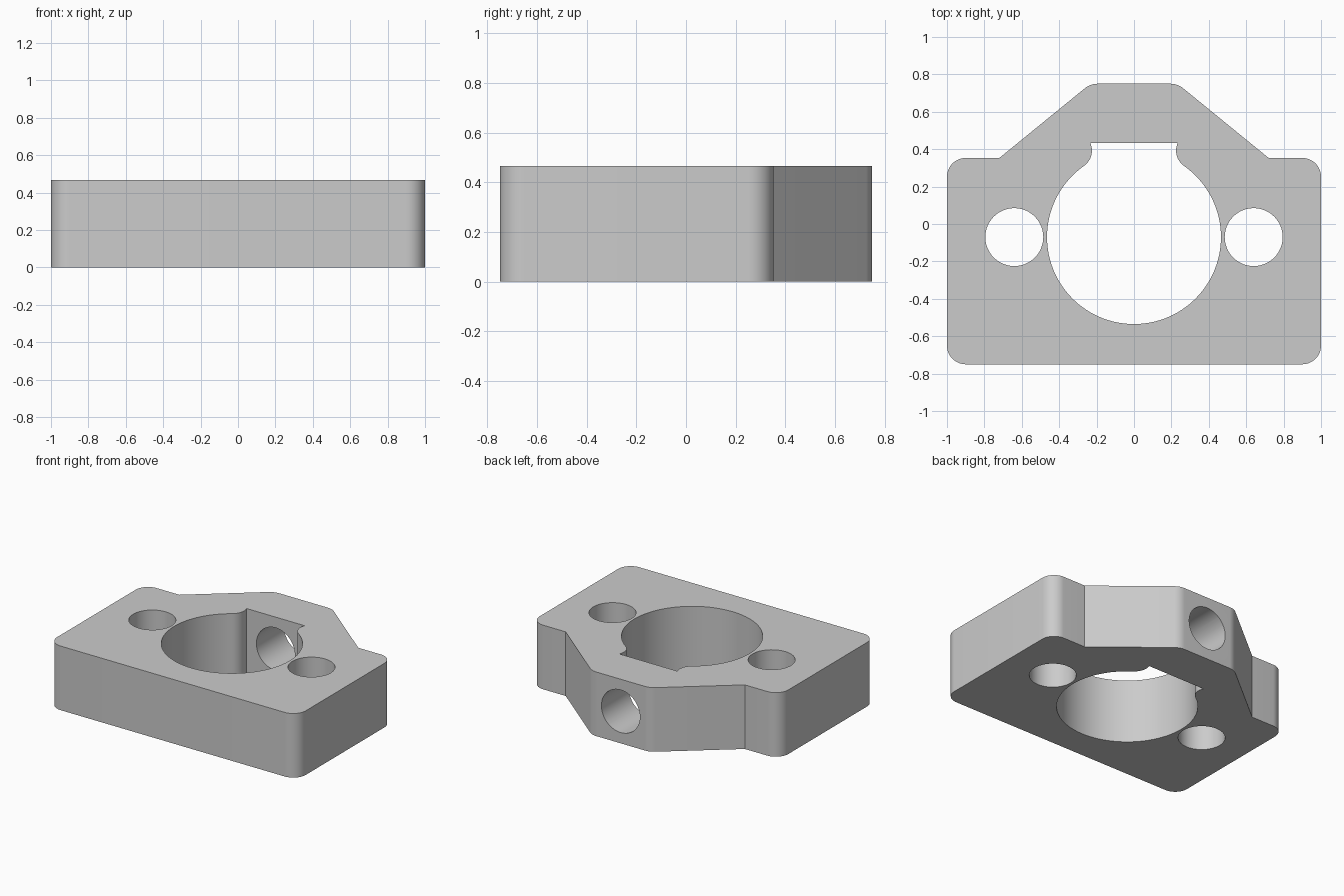
import bpy, bmesh
from math import sin, cos, pi, atan2, sqrt, radians
from mathutils import Vector

cube = bpy.data.objects.get("Cube")
if cube:
    bpy.data.objects.remove(cube, do_unlink=True)

HEIGHT = 0.466
BORE_Y, BORE_R = -0.07, 0.465
HOLE_X, HOLE_R = 0.64, 0.155
SLOT_TOP, SLOT_HALF, LIP_R = 0.432, 0.225, 0.1


def arc(cx, cy, r, a, b, n):
    return [Vector((cx + r * cos(a + (b - a) * i / n), cy + r * sin(a + (b - a) * i / n)))
            for i in range(n + 1)]


def rounded(corners, n=12):
    """Polygon points with each (x, y, radius) corner filleted."""
    pts = []
    for i, (x, y, r) in enumerate(corners):
        p = Vector((x, y))
        if not r:
            pts.append(p)
            continue
        u = (Vector(corners[i - 1][:2]) - p).normalized()
        v = (Vector(corners[(i + 1) % len(corners)][:2]) - p).normalized()
        half = u.angle(v) / 2
        c = p + (u + v).normalized() * r / sin(half)
        d = r * cos(half) / sin(half)
        s, e = p + u * d - c, p + v * d - c
        a = atan2(s.y, s.x)
        pts += arc(c.x, c.y, r, a, a + s.angle_signed(e) * -1, n)
    return pts


def prism(name, pts, z0, z1):
    bm = bmesh.new()
    face = bm.faces.new([bm.verts.new((p.x, p.y, z0)) for p in pts])
    top = bmesh.ops.extrude_face_region(bm, geom=[face])["geom"]
    bmesh.ops.translate(bm, vec=(0, 0, z1 - z0),
                        verts=[g for g in top if isinstance(g, bmesh.types.BMVert)])
    bmesh.ops.recalc_face_normals(bm, faces=bm.faces)
    mesh = bpy.data.meshes.new(name)
    bm.to_mesh(mesh)
    bm.free()
    obj = bpy.data.objects.new(name, mesh)
    bpy.context.collection.objects.link(obj)
    return obj


# Block with rounded corners and a tapered rear boss
right = [(1, -0.75, 0.1), (1, 0.353, 0.1), (0.72, 0.353, 0), (0.233, 0.75, 0.11)]
left = [(-x, y, r) for x, y, r in reversed(right)]
block = prism("mounting_block", rounded(right + left), 0, HEIGHT)

# Main bore opening into a slot through rounded lips
lip_x = SLOT_HALF + LIP_R
lip_y = BORE_Y + sqrt((BORE_R + LIP_R) ** 2 - lip_x ** 2)
meet = atan2(lip_y - BORE_Y, lip_x)
end = pi - math_end if (math_end := atan2(SLOT_TOP - lip_y, sqrt(LIP_R ** 2 - (SLOT_TOP - lip_y) ** 2))) else pi
lip = arc(lip_x, lip_y, LIP_R, end, pi + meet, 14)
bore = arc(0, BORE_Y, BORE_R, meet, meet - (pi + 2 * meet), 96)
keyhole = lip + bore[1:-1] + [Vector((-p.x, p.y)) for p in reversed(lip)]
cutters = [prism("bore_cutter", keyhole, -0.1, HEIGHT + 0.1)]

# Bolt holes on both sides
for side, x in (("left", HOLE_X), ("right", -HOLE_X)):
    circle = arc(x, BORE_Y, HOLE_R, 0, 2 * pi, 48)[:-1]
    cutters.append(prism(side + "_hole_cutter", circle, -0.1, HEIGHT + 0.1))

# Cross hole from the slot to the rear face
cross = prism("rear_hole_cutter", arc(0, 0, HOLE_R, 0, 2 * pi, 48)[:-1], -0.9, -0.2)
cross.rotation_euler.x = radians(90)
cross.location.z = HEIGHT / 2
cutters.append(cross)

for cutter in cutters:
    cutter.hide_render = True
    cutter.hide_set(True)
    cutter.display_type = 'WIRE'
    mod = block.modifiers.new(cutter.name, 'BOOLEAN')
    mod.operation = 'DIFFERENCE'
    mod.solver = 'EXACT'
    mod.object = cutter

# Apply the cuts and shade
bpy.context.view_layer.update()
graph = bpy.context.evaluated_depsgraph_get()
cut_mesh = bpy.data.meshes.new_from_object(block.evaluated_get(graph))
block.modifiers.clear()
block.data = cut_mesh
for cutter in cutters:
    bpy.data.objects.remove(cutter, do_unlink=True)

grey = bpy.data.materials.new("light_grey")
grey.use_nodes = True
colour = (0.6, 0.6, 0.6, 1)
grey.diffuse_color = colour
grey.node_tree.nodes["Principled BSDF"].inputs["Base Color"].default_value = colour
block.data.materials.clear()
block.data.materials.append(grey)

bpy.ops.object.select_all(action='DESELECT')
block.select_set(True)
bpy.context.view_layer.objects.active = block
bpy.ops.object.shade_smooth_by_angle(angle=radians(30))
